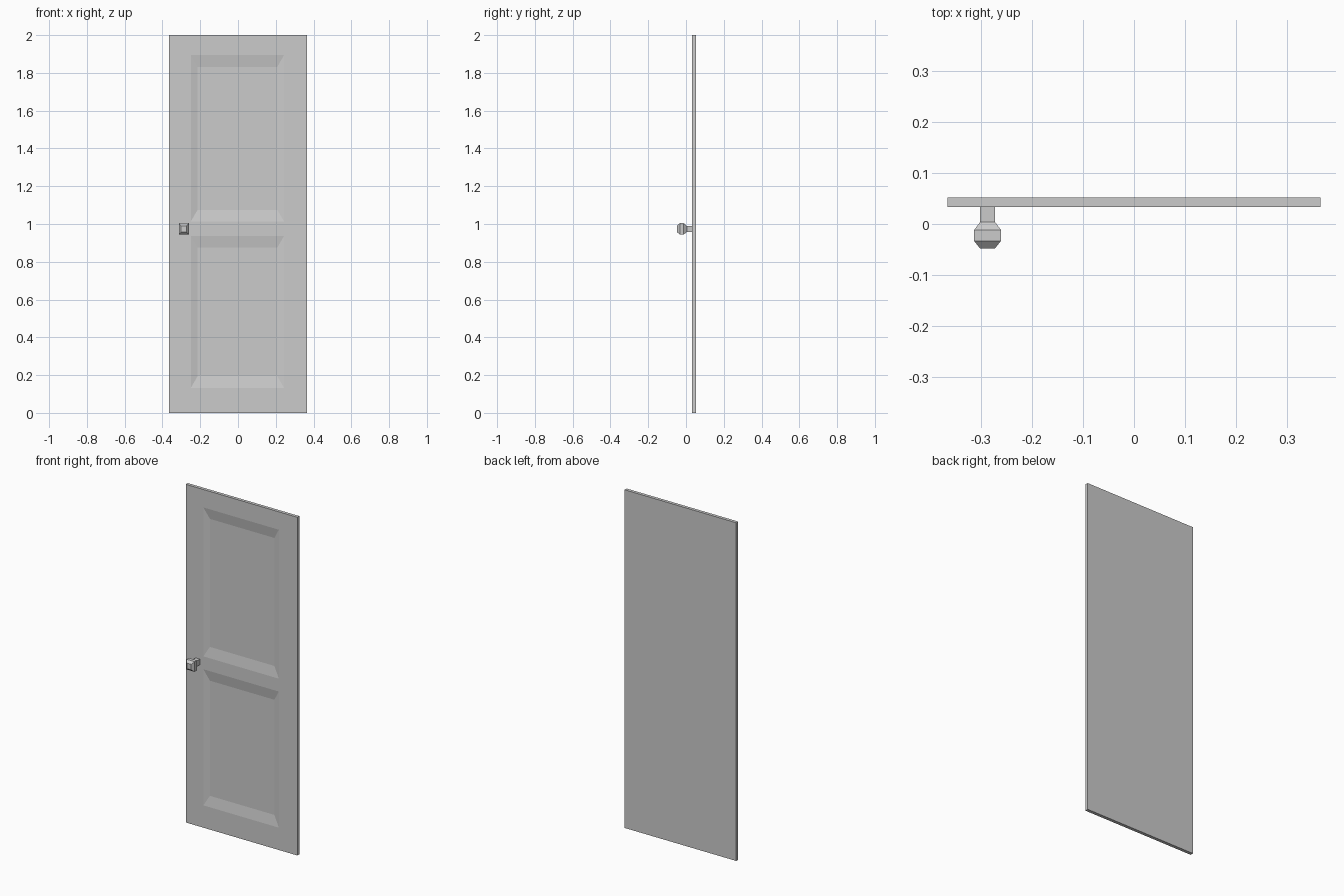
import bpy, bmesh

if "Cube" in bpy.data.objects:
    bpy.data.objects.remove(bpy.data.objects["Cube"])

def finish(name, bm):
    bmesh.ops.recalc_face_normals(bm, faces=bm.faces[:])
    me = bpy.data.meshes.new(name)
    bm.to_mesh(me)
    bm.free()
    ob = bpy.data.objects.new(name, me)
    bpy.context.collection.objects.link(ob)
    return ob

def lofted(name, sections):
    """Skin rectangles (x0, x1, z0, z1, y) stacked along y, with capped ends."""
    bm = bmesh.new()
    rings = [[bm.verts.new(p) for p in ((a, y, c), (b, y, c), (b, y, d), (a, y, d))]
             for a, b, c, d, y in sections]
    for r, s in zip(rings, rings[1:]):
        for i in range(4):
            j = (i + 1) % 4
            bm.faces.new((r[i], r[j], s[j], s[i]))
    bm.faces.new(rings[0])
    bm.faces.new(rings[-1])
    return finish(name, bm)

# door slab: front face as a grid, extruded back, with two bevelled recessed panels
FRONT, BACK, RECESS = 0.033, 0.052, 0.010
xs = [-0.365, -0.25, 0.244, 0.365]
zs = [0.0, 0.132, 0.937, 1.013, 1.894, 2.0]
bm = bmesh.new()
grid = [[bm.verts.new((x, FRONT, z)) for x in xs] for z in zs]
panels = []
for k in range(5):
    for i in range(3):
        f = bm.faces.new((grid[k][i], grid[k][i + 1], grid[k + 1][i + 1], grid[k + 1][i]))
        if i == 1 and k in (1, 3):
            panels.append(f)
border = [e for e in bm.edges if e.is_boundary]
ext = bmesh.ops.extrude_edge_only(bm, edges=border)["geom"]
for v in ext:
    if isinstance(v, bmesh.types.BMVert):
        v.co.y = BACK
bmesh.ops.contextual_create(bm, geom=[e for e in bm.edges if e.is_boundary])
for f in panels:
    c = f.calc_center_median()
    inner = bmesh.ops.extrude_discrete_faces(bm, faces=[f])["faces"][0]
    for v in inner.verts:
        v.co.x -= 0.036 if v.co.x > c.x else -0.036
        v.co.z -= 0.062 if v.co.z > c.z else -0.062
        v.co.y = FRONT + RECESS
finish("door_panel", bm)

# square faceted knob on a short stem
KX, KZ = -0.287, 0.974
def square(hx, hz, y):
    return (KX - hx, KX + hx, KZ - hz, KZ + hz, y)

lofted("door_knob", [square(0.0145, 0.0165, 0.034), square(0.0145, 0.0165, 0.004),
                     square(0.0265, 0.030, -0.012), square(0.0265, 0.030, -0.033),
                     square(0.0145, 0.0165, -0.048)])
